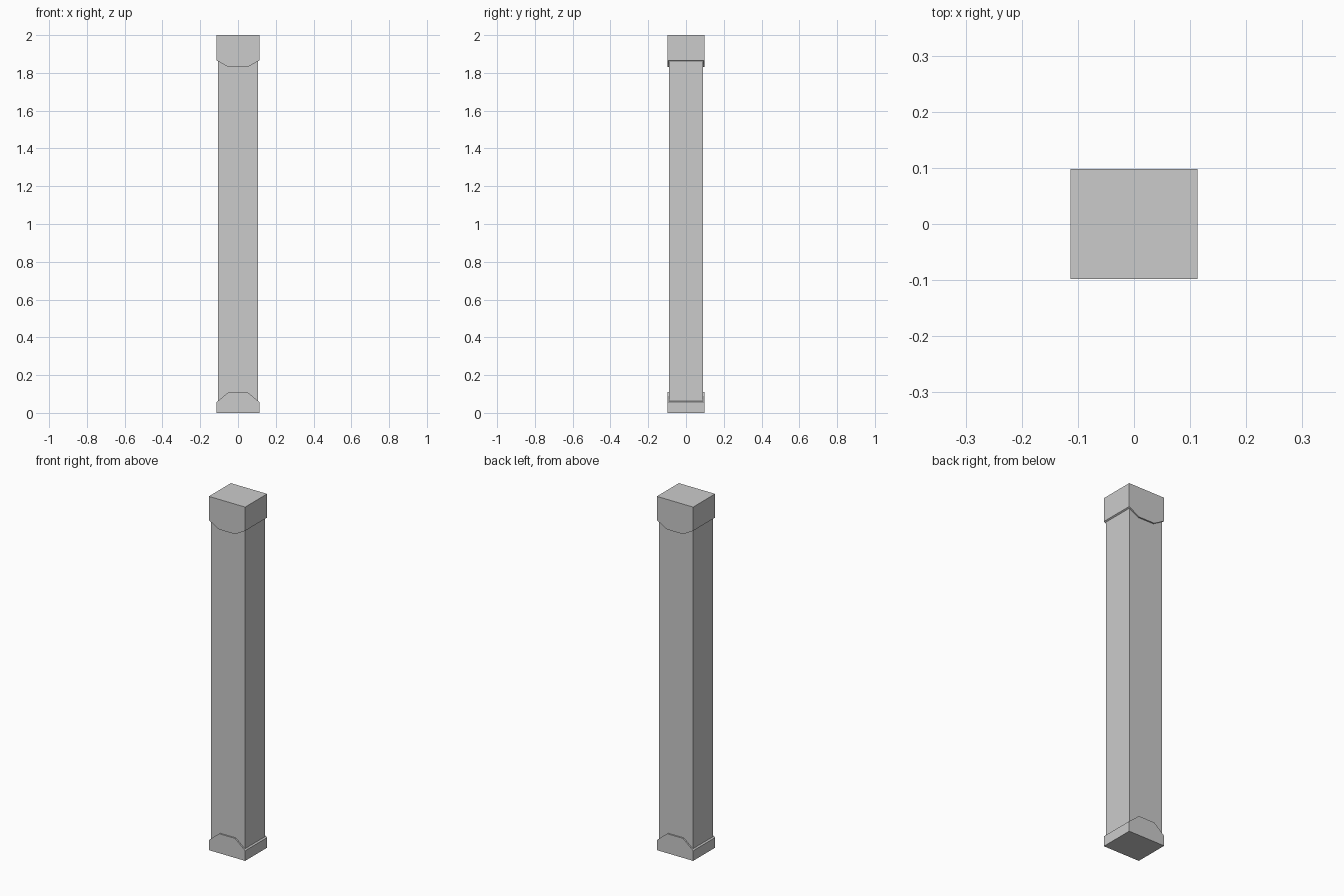
import bpy, bmesh

if "Cube" in bpy.data.objects:
    bpy.data.objects.remove(bpy.data.objects["Cube"])

SHAFT_X, SHAFT_Y = 0.106, 0.09     # shaft half sizes
CAP_X, CAP_Y, FLAT_X = 0.1135, 0.098, 0.05  # collar half sizes, half width of its flat tip


def extruded(name, profile, half_depth):
    """Prism from an x-z profile, extruded along y."""
    bm = bmesh.new()
    face = bm.faces.new([bm.verts.new((x, -half_depth, z)) for x, z in profile])
    ext = bmesh.ops.extrude_face_region(bm, geom=[face])
    verts = [g for g in ext["geom"] if isinstance(g, bmesh.types.BMVert)]
    bmesh.ops.translate(bm, verts=verts, vec=(0, 2 * half_depth, 0))
    bmesh.ops.recalc_face_normals(bm, faces=bm.faces)
    mesh = bpy.data.meshes.new(name)
    bm.to_mesh(mesh)
    bm.free()
    obj = bpy.data.objects.new(name, mesh)
    bpy.context.collection.objects.link(obj)
    return obj


def collar(name, z_end, z_side, z_tip):
    """End block whose inner edge is chamfered towards the middle."""
    right = [(CAP_X, z_end), (CAP_X, z_side), (FLAT_X, z_tip)]
    left = [(-x, z) for x, z in reversed(right)]
    return extruded(name, right + left, CAP_Y)


# Plain rectangular shaft, ends buried in the collars
extruded("pillar_shaft", [(-SHAFT_X, 0.02), (SHAFT_X, 0.02),
                          (SHAFT_X, 1.98), (-SHAFT_X, 1.98)], SHAFT_Y)

# Base and capital
collar("pillar_base", 0.0, 0.057, 0.11)
collar("pillar_capital", 2.0, 1.866, 1.83)
